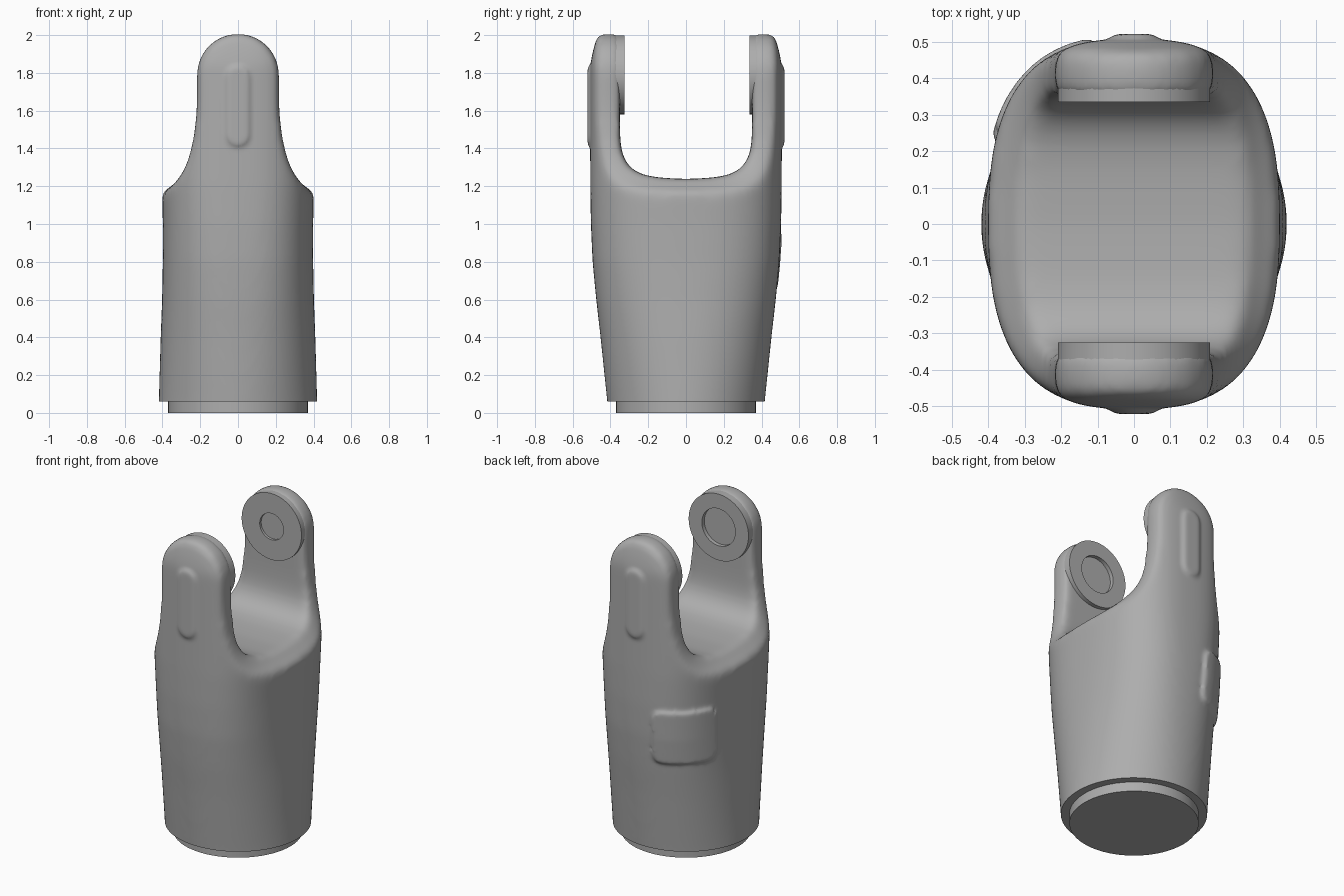
import bpy, bmesh, math
from mathutils import Vector, Matrix

cube = bpy.data.objects.get("Cube")
if cube:
    bpy.data.objects.remove(cube, do_unlink=True)

grey = bpy.data.materials.new("plain_grey")
grey.use_nodes = True
COLOUR = (0.42, 0.42, 0.42, 1)
grey.diffuse_color = COLOUR
for node in grey.node_tree.nodes:
    if node.type == 'BSDF_PRINCIPLED':
        node.inputs["Base Color"].default_value = COLOUR


def finish(name, bm):
    bmesh.ops.recalc_face_normals(bm, faces=bm.faces)
    mesh = bpy.data.meshes.new(name)
    bm.to_mesh(mesh)
    bm.free()
    obj = bpy.data.objects.new(name, mesh)
    bpy.context.collection.objects.link(obj)
    mesh.materials.append(grey)
    return obj


def loft(name, rings):
    """Skin a stack of closed rings and cap both ends."""
    bm = bmesh.new()
    loops = [[bm.verts.new(p) for p in ring] for ring in rings]
    for a, b in zip(loops, loops[1:]):
        for i in range(len(a)):
            j = (i + 1) % len(a)
            bm.faces.new((a[i], a[j], b[j], b[i]))
    bm.faces.new(loops[0])
    bm.faces.new(loops[-1])
    return finish(name, bm)


def prism(name, outline, place, near, far):
    """Extrude a flat outline between two depths."""
    return loft(name, [[place(u, v, d) for u, v in outline] for d in (near, far)])


def mirrored(points):
    return points + [(-u, v) for u, v in reversed(points) if abs(u) > 1e-4]


def arc(cx, cz, r, start, end, steps):
    angles = [math.radians(start + (end - start) * i / steps) for i in range(steps + 1)]
    return [(cx + r * math.cos(a), cz + r * math.sin(a)) for a in angles]


def smooth_curve(points, steps=6):
    """Catmull-Rom curve through the points."""
    pts = [Vector(p) for p in points]
    pts = [2 * pts[0] - pts[1]] + pts + [2 * pts[-1] - pts[-2]]
    out = []
    for a, b, c, d in zip(pts, pts[1:], pts[2:], pts[3:]):
        for i in range(steps):
            t = i / steps
            out.append(0.5 * (2 * b + (c - a) * t + (2 * a - 5 * b + 4 * c - d) * t * t
                              + (3 * b - a - 3 * c + d) * t ** 3))
    return [tuple(p) for p in out + [pts[-2]]]


def apply(obj, kind, **settings):
    mod = obj.modifiers.new(kind.title(), kind)
    for key, value in settings.items():
        setattr(mod, key, value)
    bpy.context.view_layer.objects.active = obj
    bpy.ops.object.modifier_apply(modifier=mod.name)


def combine(obj, other, operation):
    apply(obj, 'BOOLEAN', object=other, operation=operation, solver='EXACT')
    bpy.data.objects.remove(other, do_unlink=True)


def shade(obj):
    bpy.ops.object.select_all(action='DESELECT')
    obj.select_set(True)
    bpy.context.view_layer.objects.active = obj
    bpy.ops.object.shade_smooth_by_angle(angle=math.radians(35))


def front_place(u, v, d):
    return (u, d, v)


def side_place(u, v, d):
    return (d, u, v)


# Barrel sections: height, half width, half depth, squareness
SECTIONS = [(-0.1, 0.422, 0.40, 2), (0.06, 0.42, 0.418, 2), (0.4, 0.41, 0.453, 2.2),
            (0.6, 0.402, 0.476, 2.35), (0.8, 0.398, 0.495, 2.5), (1.0, 0.398, 0.504, 2.6),
            (1.2, 0.402, 0.507, 2.7), (1.84, 0.402, 0.509, 2.7), (1.93, 0.402, 0.49, 2.7),
            (2.1, 0.402, 0.44, 2.7)]


def barrel(name, grow=0.0):
    rings = []
    for z, a, b, n in SECTIONS:
        ring = []
        for i in range(96):
            t = math.tau * i / 96
            c, s = math.cos(t), math.sin(t)
            ring.append((math.copysign(abs(c) ** (2 / n), c) * (a + grow),
                         math.copysign(abs(s) ** (2 / n), s) * (b + grow), z))
        rings.append(ring)
    return loft(name, rings)


# Body: barrel trimmed to the front outline, slotted across, then softened
body = barrel("body")
flank = smooth_curve([(0.47, 1.13), (0.40, 1.17), (0.335, 1.215), (0.28, 1.30),
                      (0.248, 1.40), (0.229, 1.5), (0.22, 1.6), (0.217, 1.7)])
outline = [(0.47, -0.2)] + flank + arc(0, 1.79, 0.218, 0, 90, 14)
combine(body, prism("outline", mirrored(outline), front_place, -0.8, 0.8), 'INTERSECT')

wall = smooth_curve([(0.35, 1.5), (0.343, 1.4), (0.312, 1.32), (0.25, 1.27),
                     (0.15, 1.247), (0, 1.238)])
slot = [(0.35, 2.3)] + wall
combine(body, prism("slot", mirrored(slot), side_place, -0.8, 0.8), 'DIFFERENCE')
apply(body, 'REMESH', mode='VOXEL', voxel_size=0.016)
apply(body, 'SMOOTH', factor=0.5, iterations=28)

# Raised ribs on the outside of both prongs
rib = arc(0, 1.47, 0.057, 180, 360, 12) + arc(0, 1.78, 0.057, 0, 180, 12)
for side in (-1, 1):
    combine(body, prism("rib", rib, front_place, side * 0.45, side * 0.521), 'UNION')

# Raised rounded pad on the back corner of the barrel
pad = barrel("pad", 0.016)
w, h, r = 0.185, 0.165, 0.05
shape = []
for k, (sx, sz) in enumerate(((1, 1), (-1, 1), (-1, -1), (1, -1))):
    shape += arc(sx * (w - r), 0.81 + sz * (h - r), r, 90 * k, 90 * k + 90, 6)
block = prism("pad_block", shape, front_place, 0.3, 0.8)
block.data.transform(Matrix.Rotation(math.radians(34), 4, 'Z'))
combine(pad, block, 'INTERSECT')
combine(body, pad, 'UNION')
apply(body, 'REMESH', mode='VOXEL', voxel_size=0.012)
apply(body, 'SMOOTH', factor=0.5, iterations=5)

# Flat underside of the barrel
floor = [(-1, -0.5), (1, -0.5), (1, 0.06), (-1, 0.06)]
combine(body, prism("floor", floor, front_place, -1, 1), 'DIFFERENCE')
shade(body)

# Plug under the barrel
plug = prism("base_plug", arc(0, 0, 0.37, 0, 354.375, 63), lambda u, v, d: (u, v, d), 0, 0.08)
shade(plug)


# Bearing rings on the inner faces of the prongs
def bearing(name, side, face, hole):
    turn = [(arc(0, 1.79, rad, 0, 354.375, 63), depth)
            for rad, depth in ((hole, 0.39), (hole, face), (0.209, face), (0.209, 0.39))]
    bm = bmesh.new()
    loops = [[bm.verts.new((u, side * d, v)) for u, v in pts] for pts, d in turn]
    for a, b in zip(loops, loops[1:] + loops[:1]):
        for i in range(64):
            j = (i + 1) % 64
            bm.faces.new((a[i], a[j], b[j], b[i]))
    shade(finish(name, bm))


bearing("front_bearing_ring", -1, 0.325, 0.117)
bearing("back_bearing_ring", 1, 0.335, 0.083)
